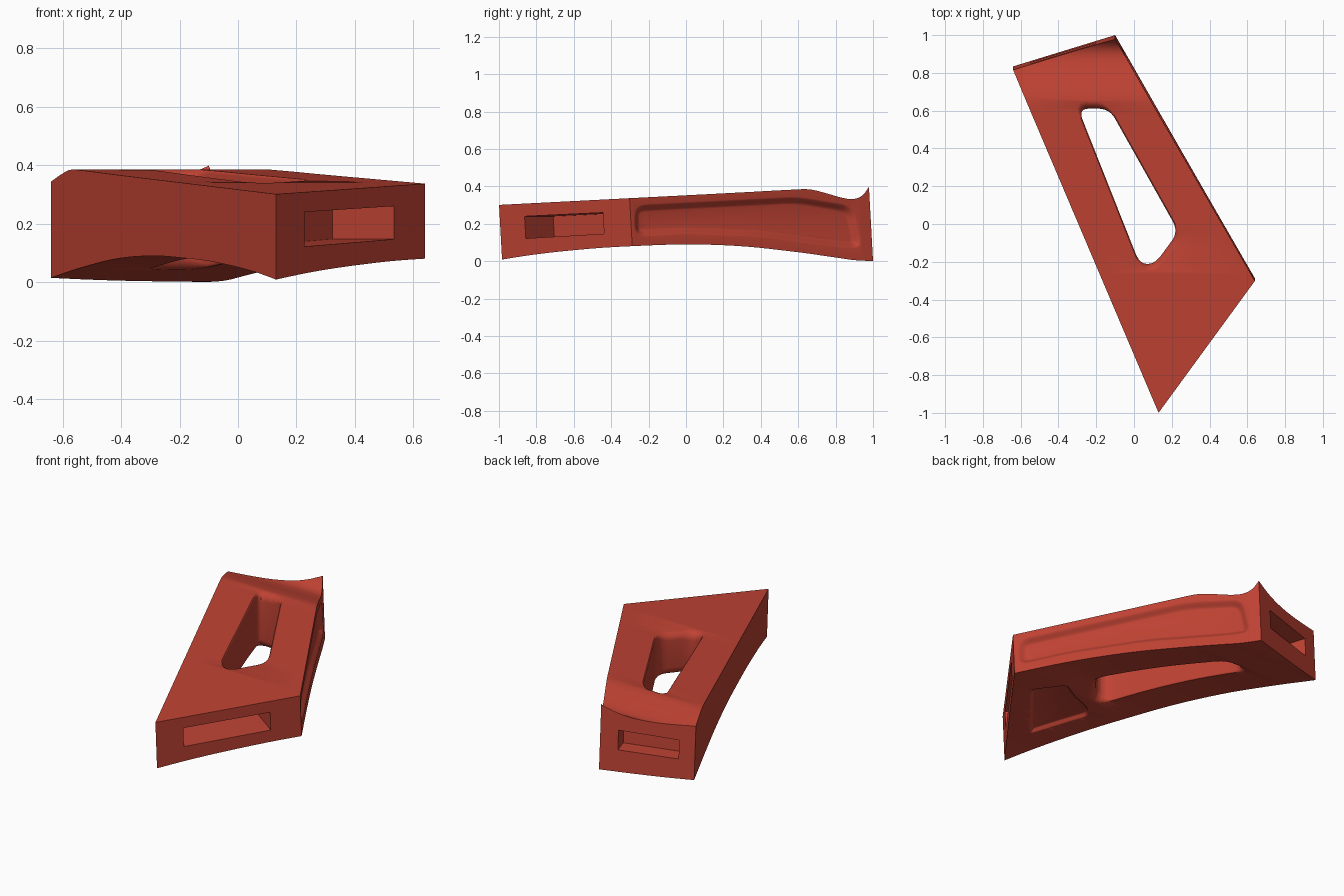
import bpy, bmesh, math
from mathutils import Vector

if "Cube" in bpy.data.objects:
    bpy.data.objects.remove(bpy.data.objects["Cube"])

red = bpy.data.materials.new("warm_red")
red.diffuse_color = (0.52, 0.055, 0.033, 1)
red.use_nodes = True
red.node_tree.nodes["Principled BSDF"].inputs["Base Color"].default_value = red.diffuse_color
SHEAR = -0.055   # ends lean towards the front as they rise

# Side profile: height of the upper and lower surfaces along y
TOP = [(-1.1, .296), (-.3, .337), (.3, .368), (.56, .382), (.66, .384), (.74, .366), (.82, .343),
       (.88, .332), (.92, .338), (.95, .358), (.976, .395), (1.02, .47)]
BOTTOM = [(-1.1, -.01), (-.8, .037), (-.5, .068), (-.3, .08), (0, .09), (.3, .08), (.6, .048),
          (.8, .02), (.9, .006), (1.02, 0)]


def height(pts, y):
    """Smooth interpolation through the profile points."""
    y = min(max(y, pts[0][0]), pts[-1][0])
    i = max(k for k in range(len(pts) - 1) if pts[k][0] <= y)

    def slope(k):
        a, b = pts[max(k - 1, 0)], pts[min(k + 1, len(pts) - 1)]
        return (b[1] - a[1]) / (b[0] - a[0])
    (y0, z0), (y1, z1) = pts[i], pts[i + 1]
    h, t = y1 - y0, (y - y0) / (y1 - y0)
    return ((2*t**3 - 3*t*t + 1) * z0 + (t**3 - 2*t*t + t) * h * slope(i)
            + (3*t*t - 2*t**3) * z1 + (t**3 - t*t) * h * slope(i + 1))


def loft(name, rings):
    """Closed solid through a list of equal-length rings."""
    bm = bmesh.new()
    loops = [[bm.verts.new(p) for p in ring] for ring in rings]
    n = len(loops[0])
    for a, b in zip(loops, loops[1:]):
        for i in range(n):
            bm.faces.new((a[i], a[(i + 1) % n], b[(i + 1) % n], b[i]))
    bm.faces.new(loops[0])
    bm.faces.new(loops[-1])
    bmesh.ops.recalc_face_normals(bm, faces=bm.faces)
    mesh = bpy.data.meshes.new(name)
    bm.to_mesh(mesh)
    bm.free()
    obj = bpy.data.objects.new(name, mesh)
    bpy.context.collection.objects.link(obj)
    mesh.materials.append(red)
    return obj


def rounded(corners, r, steps=6, sub=6):
    """Polygon with rounded corners and subdivided sides."""
    out, n = [], len(corners)
    for i in range(n):
        p, a, b = (Vector(corners[k % n]) for k in (i, i - 1, i + 1))
        s = p + (a - p).normalized() * min(r, (a - p).length * .45)
        e = p + (b - p).normalized() * min(r, (b - p).length * .45)
        for k in range(steps + 1):
            t = k / steps
            out.append(s * (1 - t)**2 + p * 2 * t * (1 - t) + e * t * t)
        nxt = b + (p - b).normalized() * min(r, (b - p).length * .45)
        out += [e.lerp(nxt, k / sub) for k in range(1, sub)]
    return out


def normals(pts):
    """Outward 2D normals of a closed outline."""
    area = sum(a.x * b.y - a.y * b.x for a, b in zip(pts, pts[1:] + pts[:1]))
    s = 1 if area > 0 else -1
    res = []
    for i in range(len(pts)):
        d = (pts[(i + 1) % len(pts)] - pts[i - 1]).normalized()
        res.append(Vector((d.y, -d.x)) * s)
    return res


def boolean(target, tool, op):
    mod = target.modifiers.new(tool.name, 'BOOLEAN')
    mod.operation, mod.solver, mod.object = op, 'EXACT', tool
    bpy.context.view_layer.objects.active = target
    bpy.ops.object.modifier_apply(modifier=mod.name)
    bpy.data.objects.remove(tool)


# Body: curved side profile trimmed to the four-sided footprint
ys = [-1.05 + 1.45 * i / 24 for i in range(24)] + [.4 + .62 * i / 40 for i in range(41)]
ring = [(y, height(TOP, y)) for y in ys] + [(y, height(BOTTOM, y)) for y in reversed(ys)]
body = loft("handle_block", [[(x, y, z) for y, z in ring] for x in (-.9, .9)])
A, B, C, D = (Vector(p) for p in ((-.64, .835, 0), (-.10, 1.0, 0), (.64, -.283, 0), (.13, -.983, 0)))
lean = Vector((0, SHEAR, 1))
boolean(body, loft("footprint", [[p + lean * z for p in (A, B, C, D)] for z in (-.2, .7)]), 'INTERSECT')

# Long opening through the body, with wide fillets at its two ends
opening = rounded([(-.295, .61), (-.13, .61), (.235, -.04), (.11, -.21), (.03, -.21)], .06)
axis = Vector((-.42, .9)).normalized()
norm = normals(opening)
rad = [.012 + .045 * abs(n.dot(axis))**2 for n in norm]
rings = []
for surf, sign, order in ((TOP, 1, (0, 1, 2, 3, 4, 5, 6)), (BOTTOM, -1, (6, 5, 4, 3, 2, 1, 0))):
    arc = []
    for k in order:
        a = k / 6 * math.pi / 2
        row = []
        for p, n, r in zip(opening, norm, rad):
            q = p + n * r * (1.02 - math.sin(a))
            row.append((q.x, q.y, height(surf, q.y) + sign * (.002 - r * (1 - math.cos(a)))))
        arc.append(row)
    cap = [(x, y, .7 if sign > 0 else -.3) for x, y, _ in arc[0 if sign > 0 else -1]]
    rings += [cap] + arc if sign > 0 else arc + [cap]
boolean(body, loft("opening", rings), 'DIFFERENCE')


def soft_recess(name, outline, r, width, depth, place):
    """Shallow hollow with a soft S-shaped rim; place(p, d) gives the 3D point."""
    pts = rounded(outline, r)
    nrm = normals(pts)
    rows = [[place(p, -.06) for p in pts]]
    for k in range(9):
        t = k / 8
        d = depth * (3 * t * t - 2 * t**3) - .0008
        rows.append([place(p - n * width * t, d) for p, n in zip(pts, nrm)])
    boolean(body, loft(name, rows), 'DIFFERENCE')


# Finger hollow along the right side
inward = Vector((C.y - B.y, -(C.x - B.x), 0)).normalized()


def on_side(p, d):
    t = (B.y - (p.x - SHEAR * p.y)) / (B.y - C.y)
    return B.lerp(C, t) + lean * p.y + inward * d


soft_recess("finger_hollow", [(-.28, .125), (-.28, .305), (.6, .35), (.9, .30), (.95, .06), (.8, .07),
                              (.4, .125), (0, .14)], .07, .045, .03, on_side)

# Shallow hollow underneath, in front of the opening
soft_recess("under_hollow", [(.17, -.72), (.01, -.38), (.08, -.31), (.2, -.27), (.32, -.2), (.46, -.37)],
            .04, .025, .018, lambda p, d: Vector((p.x, p.y, height(BOTTOM, p.y) + d)))


# Rectangular slots in the two ends
def slot(name, P, Q, corners, depth):
    n = Vector((-(Q.y - P.y), Q.x - P.x, 0)).normalized()
    if n.dot(-(P + Q)) < 0:
        n = -n
    face = [P.lerp(Q, t) + lean * z for t, z in corners]
    boolean(body, loft(name, [[p + n * d for p in face] for d in (-.05, depth)]), 'DIFFERENCE')


slot("front_slot", D, C, [(.19, .122), (.79, .147), (.79, .26), (.19, .24)], .26)
slot("rear_slot", B, A, [(.19, .135), (.83, .13), (.83, .245), (.19, .255)], .10)

# Smooth curved areas, crisp edges
bpy.ops.object.select_all(action='DESELECT')
body.select_set(True)
bpy.context.view_layer.objects.active = body
bpy.ops.object.shade_smooth_by_angle(angle=math.radians(30))
